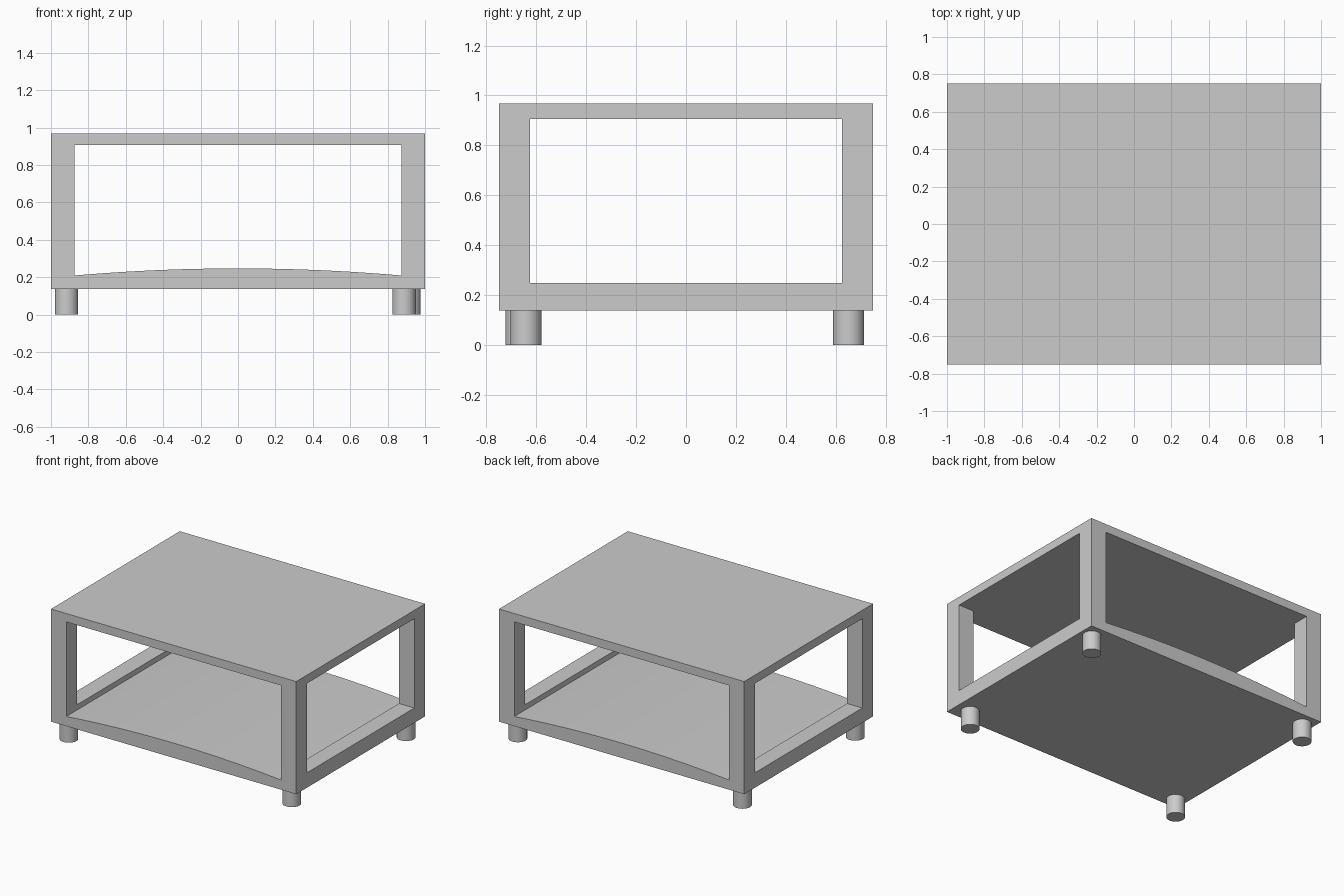
import bpy
import bmesh

if "Cube" in bpy.data.objects:
    bpy.data.objects.remove(bpy.data.objects["Cube"], do_unlink=True)

BASE, TOP = 0.138, 0.968          # frame bottom and top
SILL, CEILING = 0.248, 0.906      # side opening heights
HALF_X, HALF_Y, POST = 1.0, 0.75, 0.125

grey = bpy.data.materials.new("light grey")
grey.use_nodes = True
grey.diffuse_color = (0.6, 0.6, 0.6, 1)
grey.node_tree.nodes["Principled BSDF"].inputs["Base Color"].default_value = (0.6, 0.6, 0.6, 1)


def prism(name, outline, direction):
    """Extrude a closed outline along a direction into a solid."""
    bm = bmesh.new()
    face = bm.faces.new([bm.verts.new(p) for p in outline])
    swept = bmesh.ops.extrude_face_region(bm, geom=[face])["geom"]
    verts = [v for v in swept if isinstance(v, bmesh.types.BMVert)]
    bmesh.ops.translate(bm, verts=verts, vec=direction)
    bmesh.ops.recalc_face_normals(bm, faces=bm.faces)
    mesh = bpy.data.meshes.new(name)
    bm.to_mesh(mesh)
    bm.free()
    mesh.materials.append(grey)
    obj = bpy.data.objects.new(name, mesh)
    bpy.context.collection.objects.link(obj)
    return obj


def side_rect(x, half_y, low, high):
    return [(x, -half_y, low), (x, half_y, low), (x, half_y, high), (x, -half_y, high)]


# Solid block that becomes the open table frame
frame = prism("table_frame", side_rect(-HALF_X, HALF_Y, BASE, TOP), (2 * HALF_X, 0, 0))

# Side opening, cut straight through along x
side_cut = prism("side_opening_cutter", side_rect(-1.2, HALF_Y - POST, SILL, CEILING), (2.4, 0, 0))

# Front opening with a gently arched shelf, cut through along y
inner = HALF_X - POST
steps = 24
arch = []
for i in range(steps + 1):
    t = 2 * i / steps - 1
    arch.append((t * inner, -1, 0.209 + 0.038 * (1 - t * t)))
front_cut = prism("front_opening_cutter",
                  arch + [(inner, -1, CEILING), (-inner, -1, CEILING)], (0, 2, 0))

cutters = (side_cut, front_cut)
for cutter in cutters:
    cutter.hide_render = True
    mod = frame.modifiers.new(cutter.name, "BOOLEAN")
    mod.operation = "DIFFERENCE"
    mod.solver = "EXACT"
    mod.object = cutter

# Bake the cuts and drop the cutters
graph = bpy.context.evaluated_depsgraph_get()
carved = bpy.data.meshes.new_from_object(frame.evaluated_get(graph))
frame.modifiers.clear()
frame.data = carved
for cutter in cutters:
    bpy.data.objects.remove(cutter, do_unlink=True)

# Round feet, slightly uneven in placement
feet = {
    "front_left_foot": (0.888, -0.642),
    "front_right_foot": (-0.917, -0.661),
    "back_left_foot": (0.914, 0.652),
    "back_right_foot": (-0.917, 0.652),
}
objects = [frame]
for name, (x, y) in feet.items():
    bpy.ops.mesh.primitive_cylinder_add(vertices=40, radius=0.0625, depth=BASE,
                                        location=(x, y, BASE / 2))
    foot = bpy.context.object
    foot.name = name
    foot.data.materials.append(grey)
    objects.append(foot)

# Smooth the curves and keep the corners sharp
bpy.ops.object.select_all(action="DESELECT")
for obj in objects:
    obj.select_set(True)
bpy.context.view_layer.objects.active = frame
bpy.ops.object.shade_smooth_by_angle(angle=0.5)
